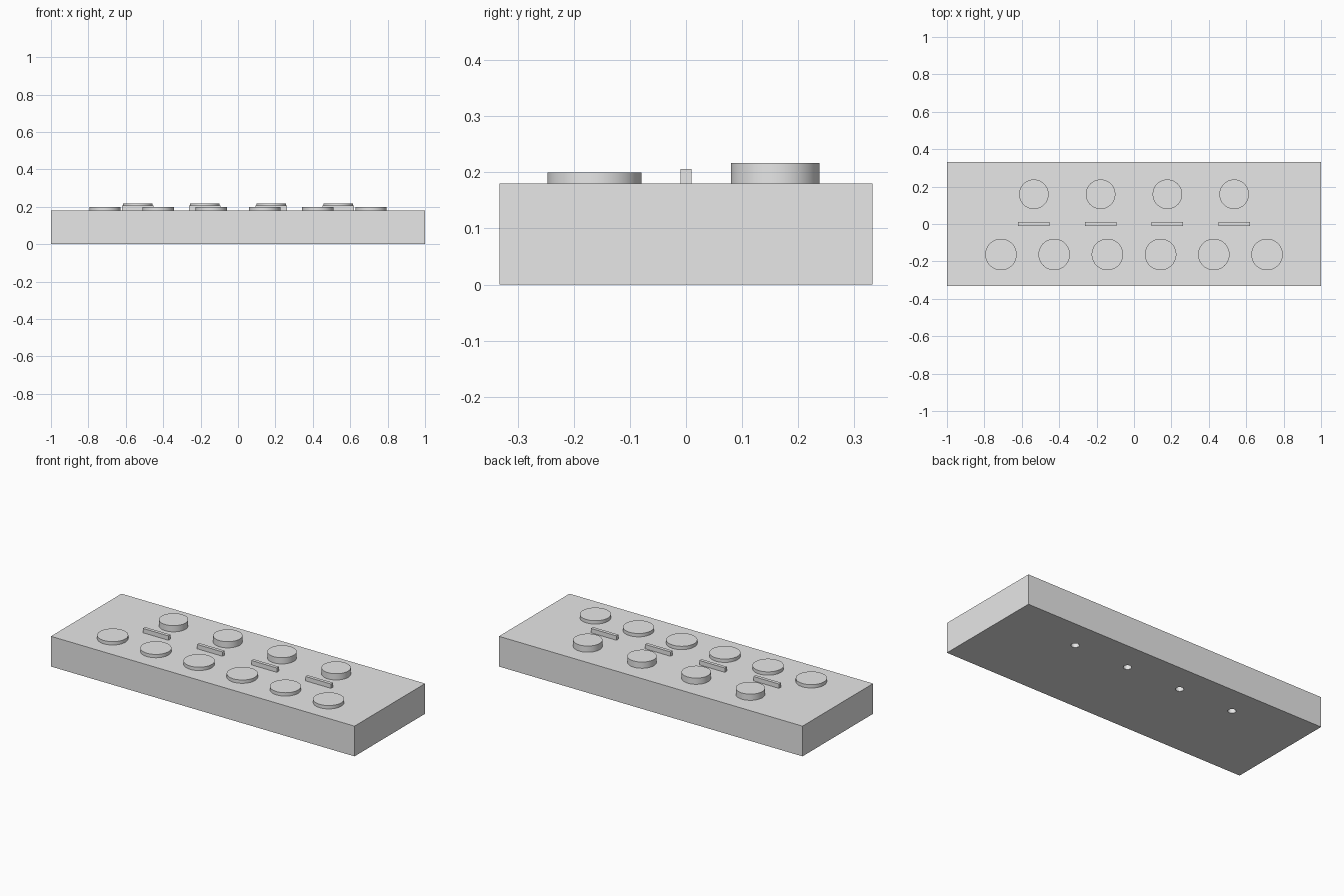
import bpy
import math

# Remove the default cube
default = bpy.data.objects.get("Cube")
if default:
    bpy.data.objects.remove(default, do_unlink=True)

# Single plain material
GREY = (0.8, 0.8, 0.8, 1.0)
grey = bpy.data.materials.new("plain_grey")
grey.use_nodes = True
grey.diffuse_color = GREY
grey.node_tree.nodes["Principled BSDF"].inputs["Base Color"].default_value = GREY

BASE_TOP = 0.18


def finish(obj, name):
    obj.name = name
    obj.data.materials.clear()
    obj.data.materials.append(grey)
    return obj


def box(name, x, y, size, z0):
    bpy.ops.mesh.primitive_cube_add(size=1, location=(x, y, z0 + size[2] / 2))
    obj = bpy.context.object
    obj.scale = size
    bpy.ops.object.transform_apply(location=False, rotation=False, scale=True)
    return finish(obj, name)


def disc(name, x, y, radius, z0, z1):
    bpy.ops.mesh.primitive_cylinder_add(
        vertices=64, radius=radius, depth=z1 - z0, location=(x, y, (z0 + z1) / 2))
    obj = finish(bpy.context.object, name)
    bpy.ops.object.shade_smooth_by_angle(angle=math.radians(30))
    return obj


def row(count, pitch):
    return [(i - (count - 1) / 2) * pitch for i in range(count)]


# Flat slab body
base = box("base", 0, 0, (2.0, 0.664, BASE_TOP), 0)

# Front row of low round buttons
for i, x in enumerate(row(6, 0.2845)):
    disc(f"front_button_{i + 1}", x, -0.163, 0.084, BASE_TOP, 0.2)

# Back row of taller knobs, slim bars in front, and shaft holes beneath
for i, x in enumerate(row(4, 0.357)):
    disc(f"back_knob_{i + 1}", x, 0.159, 0.079, BASE_TOP, 0.217)
    box(f"divider_bar_{i + 1}", x, 0, (0.168, 0.02, 0.026), BASE_TOP)

    cutter = disc(f"shaft_hole_cutter_{i + 1}", x, 0.159, 0.022, -0.05, BASE_TOP + 0.05)
    cutter.hide_render = True
    cut = base.modifiers.new("shaft_hole", "BOOLEAN")
    cut.operation = "DIFFERENCE"
    cut.solver = "EXACT"
    cut.object = cutter
    bpy.context.view_layer.objects.active = base
    bpy.ops.object.modifier_apply(modifier=cut.name)
    bpy.data.objects.remove(cutter, do_unlink=True)

# Keep hole walls smooth and slab edges sharp
bpy.ops.object.select_all(action="DESELECT")
base.select_set(True)
bpy.context.view_layer.objects.active = base
bpy.ops.object.shade_smooth_by_angle(angle=math.radians(30))
